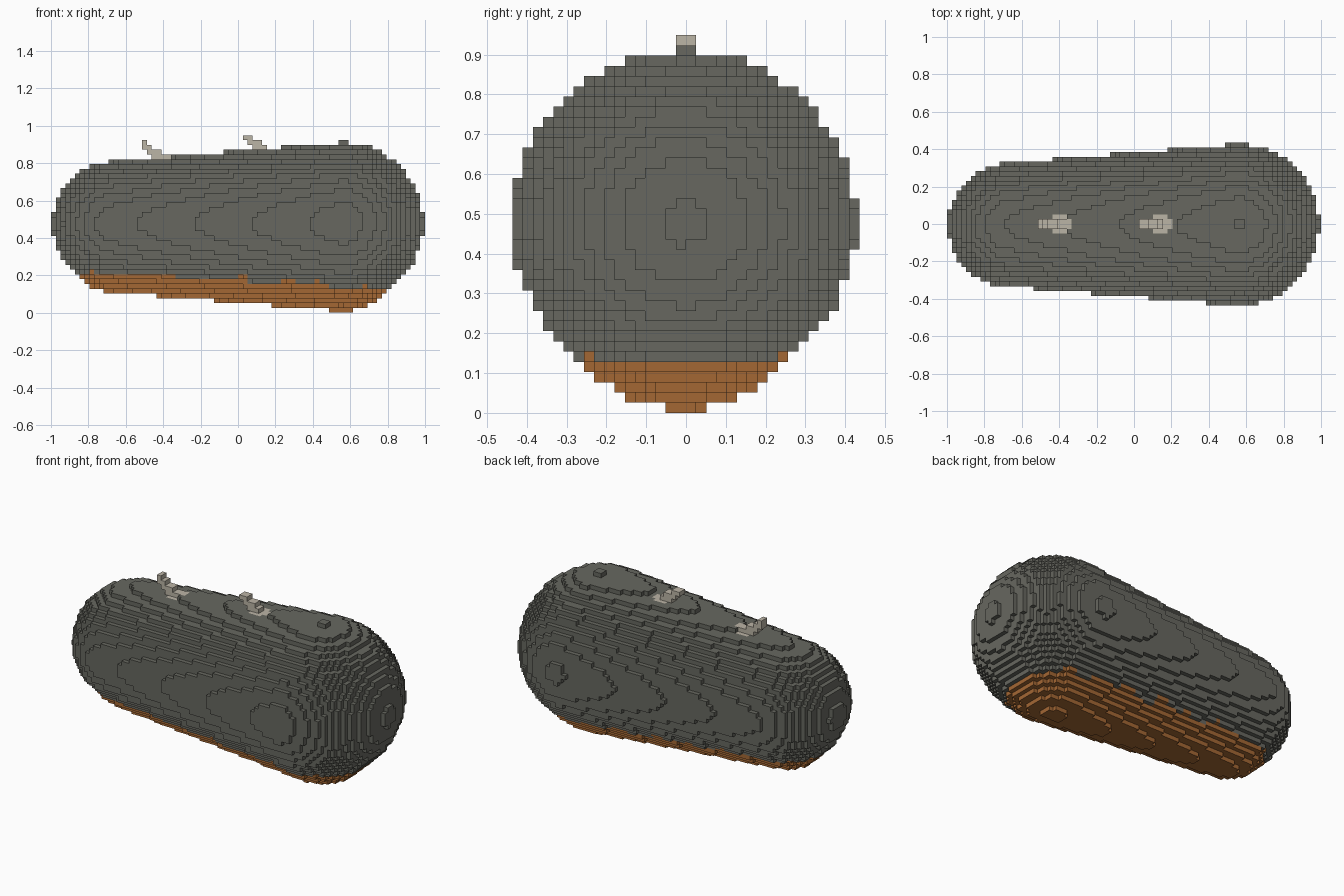
import bpy, math

if "Cube" in bpy.data.objects:
    bpy.data.objects.remove(bpy.data.objects["Cube"], do_unlink=True)

V = 2 / 78                       # block size
X1, R1 = -0.665, 0.33            # narrow end sphere
X2, R2 = 0.559, 0.432            # wide end sphere
YC, ZC = -0.005, 0.479           # axis of the body
LENGTH = X2 - X1
TAPER = (R2 - R1) / LENGTH


def material(name, color):
    m = bpy.data.materials.new(name)
    m.use_nodes = True
    m.diffuse_color = (*color, 1)
    m.node_tree.nodes["Principled BSDF"].inputs["Base Color"].default_value = (*color, 1)
    return m


def radius(x):
    return R1 + TAPER * min(max(x - X1, 0), LENGTH)


def inside(x, y, z, squeeze=1.0):
    """Tapered capsule test; squeeze narrows it sideways and at the ends."""
    y = (y - YC) / squeeze
    z -= ZC
    core = min(max(x, X1), X2)
    x = core + (x - core) / squeeze
    q = math.hypot(y, z)
    t = min(max(x - X1 + q * TAPER / math.sqrt(1 - TAPER ** 2), 0), LENGTH)
    return math.hypot(x - X1 - t, q) < R1 + TAPER * t


# Body blocks, with a belly layer that hangs a little below the capsule
blocks = {}
for i in range(-39, 39):
    x = (i + 0.5) * V
    limit = round((ZC - 0.8 * radius(x)) / V)
    for j in range(-18, 18):
        y = (j + 0.5) * V
        tooth = math.sin(i * 0.75 + 1) + math.sin(j * 1.6) > 1.1
        for k in range(36):
            z = (k + 0.5) * V
            if k >= limit:
                if inside(x, y, z):
                    low = k == limit and tooth
                    blocks[i, j, k] = "belly" if low else "hull"
            elif inside(x, y, z + 1.55 * V, 0.85):
                blocks[i, j, k] = "belly"


def knob(name, cx, steps):
    """Pale patch on the back with a bent stem rising from it."""
    for (i, j, k) in [c for c in blocks if c[2] > 29]:
        dx, dy = (i + 0.5) * V - cx, (j + 0.5) * V
        if math.hypot(dx, dy * 1.25) < 0.062:
            blocks[i, j, k] = name
    for first, last, level in steps:
        for i in range(first, last + 1):
            for j in (-1, 0):
                blocks[i, j, level] = name


knob("rear_knob", -0.405, [(-18, -15, 32), (-19, -17, 33), (-20, -19, 34), (-20, -20, 35)])
knob("front_knob", 0.135, [(3, 5, 34), (2, 4, 35), (1, 2, 36)])

# Each direction, with its two tangent axes
SIDES = [(axis, sign) for axis in range(3) for sign in (-1, 1)]
CORNERS = [(0, 0), (1, 0), (1, 1), (0, 1)]


def build(name, mat):
    """Mesh the exposed faces of all blocks that belong to one part."""
    index, faces = {}, []
    for cell, part in blocks.items():
        if part != name:
            continue
        for axis, sign in SIDES:
            near = list(cell)
            near[axis] += sign
            if tuple(near) in blocks:
                continue
            face = []
            for a, b in CORNERS[::sign]:
                p = list(cell)
                p[axis] += (sign + 1) // 2
                p[(axis + 1) % 3] += a
                p[(axis + 2) % 3] += b
                face.append(index.setdefault(tuple(p), len(index)))
            faces.append(face)
    mesh = bpy.data.meshes.new(name)
    mesh.from_pydata([[c * V for c in p] for p in index], [], faces)
    mesh.materials.append(mat)
    obj = bpy.data.objects.new(name, mesh)
    bpy.context.collection.objects.link(obj)


grey = material("stone_grey", (0.135, 0.137, 0.117))
rust = material("rust_orange", (0.37, 0.137, 0.034))
pale = material("pale_beige", (0.50, 0.46, 0.38))
for part, mat in (("hull", grey), ("belly", rust), ("rear_knob", pale), ("front_knob", pale)):
    build(part, mat)
